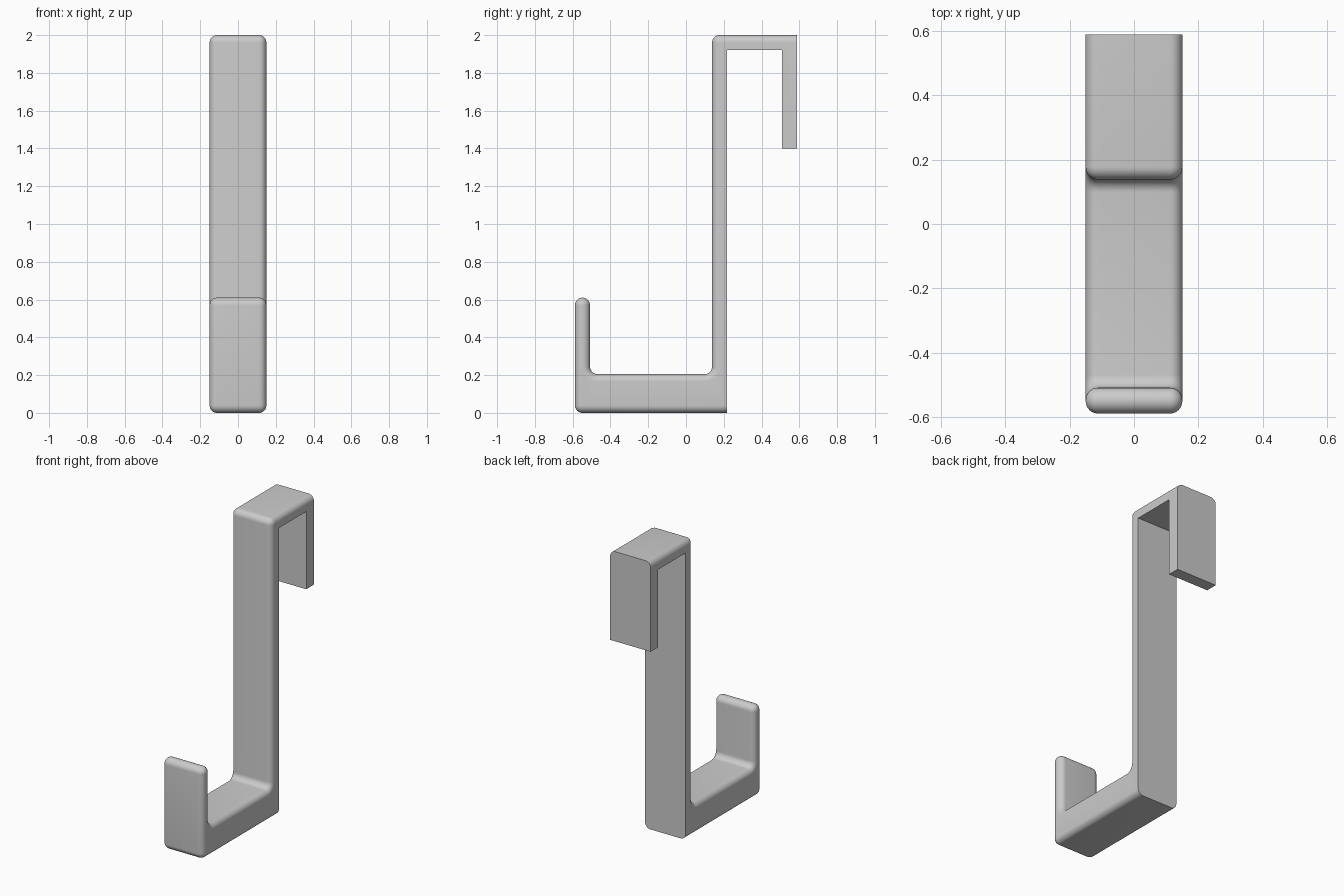
import bpy, bmesh
from math import sin, cos, pi, radians

cube = bpy.data.objects.get("Cube")
if cube:
    bpy.data.objects.remove(cube, do_unlink=True)

HALF_WIDTH = 0.15
FILLET = 0.04     # rounding seen from the side
EDGE = 0.0385     # rounding along the two sides
STEPS = 8

mat = bpy.data.materials.new("plain grey")
mat.use_nodes = True
grey = (0.6, 0.6, 0.6, 1)
mat.diffuse_color = grey
mat.node_tree.nodes["Principled BSDF"].inputs["Base Color"].default_value = grey


def arc(y, z, start, end, radius):
    n = STEPS * abs(end - start) // 90
    angles = [radians(start + (end - start) * i / n) for i in range(n + 1)]
    return [(y + radius * cos(a), z + radius * sin(a)) for a in angles]


def profile(d):
    """Side outline, with its rounded edges drawn in by d; door-side edges stay."""
    convex, concave = FILLET - d, FILLET + d
    pts = arc(-0.548, 0.04, 180, 270, convex)             # front bottom
    pts += [(0.218, d), (0.218, 1.92), (0.508, 1.92),     # flat against the door
            (0.508, 1.4), (0.588, 1.4), (0.588, 2 - d)]   # rear tab
    pts += arc(0.178, 1.96, 90, 180, convex)              # top front
    pts += arc(0.098, 0.245, 0, -90, concave)             # inside the hook
    pts += arc(-0.468, 0.245, -90, -180, concave)
    pts += arc(-0.548, 0.57, 0, 180, convex)              # hook tip
    return pts


# Cross-sections from the left side to the right side
sections = []
for i in range(STEPS + 1):
    t = pi / 2 * i / STEPS
    sections.append((HALF_WIDTH - EDGE + EDGE * sin(t), EDGE * (1 - cos(t))))
sections = sections[::-1] + [(-x, d) for x, d in sections]

bm = bmesh.new()
rings = [[bm.verts.new((x, y, z)) for y, z in profile(d)] for x, d in sections]
for a, b in zip(rings, rings[1:]):
    for i in range(len(a)):
        bm.faces.new((a[i - 1], a[i], b[i], b[i - 1]))
bm.faces.new(rings[0])
bm.faces.new(rings[-1][::-1])
bmesh.ops.remove_doubles(bm, verts=bm.verts, dist=1e-5)
bmesh.ops.recalc_face_normals(bm, faces=bm.faces)

mesh = bpy.data.meshes.new("over_door_hook")
bm.to_mesh(mesh)
bm.free()
mesh.materials.append(mat)
hook = bpy.data.objects.new("over_door_hook", mesh)
bpy.context.collection.objects.link(hook)

bpy.ops.object.select_all(action="DESELECT")
hook.select_set(True)
bpy.context.view_layer.objects.active = hook
bpy.ops.object.shade_smooth_by_angle(angle=radians(30))
